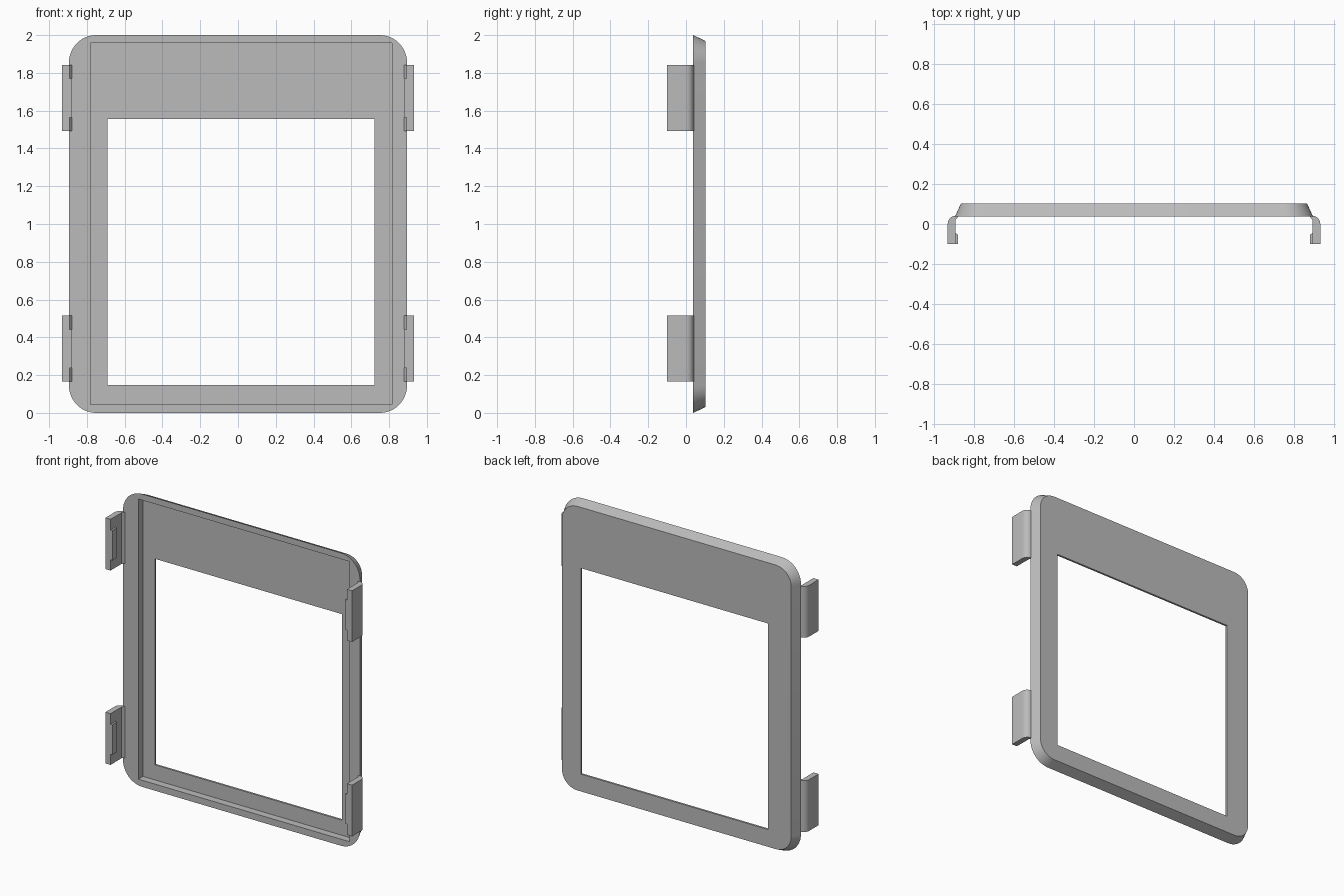
import bpy, bmesh, math

if "Cube" in bpy.data.objects:
    bpy.data.objects.remove(bpy.data.objects["Cube"], do_unlink=True)

grey = bpy.data.materials.new("plain_grey")
grey.use_nodes = True
colour = (0.5, 0.5, 0.5, 1)
grey.diffuse_color = colour
grey.node_tree.nodes["Principled BSDF"].inputs["Base Color"].default_value = colour


def finish(name, bm):
    bmesh.ops.recalc_face_normals(bm, faces=bm.faces[:])
    mesh = bpy.data.meshes.new(name)
    bm.to_mesh(mesh)
    bm.free()
    mesh.materials.append(grey)
    obj = bpy.data.objects.new(name, mesh)
    bpy.context.collection.objects.link(obj)
    bpy.ops.object.select_all(action="DESELECT")
    obj.select_set(True)
    bpy.context.view_layer.objects.active = obj
    bpy.ops.object.shade_smooth_by_angle(angle=math.radians(30))
    return obj


def ring(bm, x0, x1, z0, z1, y, radius=0, steps=12):
    """Closed loop of a rectangle, with rounded corners if radius is set."""
    if radius == 0:
        points = [(x1, z1), (x0, z1), (x0, z0), (x1, z0)]
    else:
        centres = [(x1 - radius, z1 - radius), (x0 + radius, z1 - radius),
                   (x0 + radius, z0 + radius), (x1 - radius, z0 + radius)]
        points = []
        for corner, (cx, cz) in enumerate(centres):
            for i in range(steps + 1):
                a = (corner + i / steps) * math.pi / 2
                points.append((cx + radius * math.cos(a), cz + radius * math.sin(a)))
    verts = [bm.verts.new((x, y, z)) for x, z in points]
    for a, b in zip(verts, verts[1:] + verts[:1]):
        bm.edges.new((a, b))
    return verts


def wall(bm, first, second):
    n = len(first)
    for i in range(n):
        j = (i + 1) % n
        bm.faces.new((first[i], first[j], second[j], second[i]))


def fill_between(bm, outer, inner):
    edges = [bm.edges.get((loop[i - 1], loop[i]))
             for loop in (outer, inner) for i in range(len(loop))]
    bmesh.ops.triangle_fill(bm, edges=edges, use_beauty=True)


# Bezel: sloping rounded rim, shallow recess in front, window through it
FRONT, FLOOR, BACK = 0.038, 0.088, 0.102
bm = bmesh.new()
rim_front = ring(bm, -0.895, 0.895, 0, 2, FRONT, 0.145)
rim_back = ring(bm, -0.866, 0.866, 0.03, 1.97, BACK, 0.116)
recess_front = ring(bm, -0.78, 0.815, 0.045, 1.958, FRONT)
recess_floor = ring(bm, -0.78, 0.815, 0.045, 1.958, FLOOR)
window = (-0.69, 0.723, 0.148, 1.555)
window_front = ring(bm, *window, FLOOR)
window_back = ring(bm, *window, BACK)
fill_between(bm, rim_front, recess_front)
fill_between(bm, recess_floor, window_front)
fill_between(bm, rim_back, window_back)
wall(bm, rim_front, rim_back)
wall(bm, recess_front, recess_floor)
wall(bm, window_front, window_back)
finish("bezel", bm)


def extrude_profile(name, profile, z0, z1):
    bm = bmesh.new()
    low = [bm.verts.new((x, y, z0)) for x, y in profile]
    high = [bm.verts.new((x, y, z1)) for x, y in profile]
    bm.faces.new(low)
    bm.faces.new(high)
    wall(bm, low, high)
    return finish(name, bm)


# Clips: arms that curl forward from the rim, each with a small catch inside
bend = [(0.89 + 0.042 * math.sin(a), 0.042 * math.cos(a))
        for a in (math.radians(15 * i) for i in range(7))]
arm = [(0.88, 0.042)] + bend + [(0.932, -0.1), (0.893, -0.1), (0.893, 0.02), (0.88, 0.036)]
catch = [(0.895, -0.1), (0.88, -0.1), (0.88, -0.055), (0.895, -0.042)]
for side_name, side in (("left", 1), ("right", -1)):
    for level, z in (("lower", 0.34), ("upper", 1.667)):
        for part, profile, half in (("clip", arm, 0.175), ("catch", catch, 0.102)):
            extrude_profile(f"{level}_{side_name}_{part}",
                            [(side * x, y) for x, y in profile], z - half, z + half)
